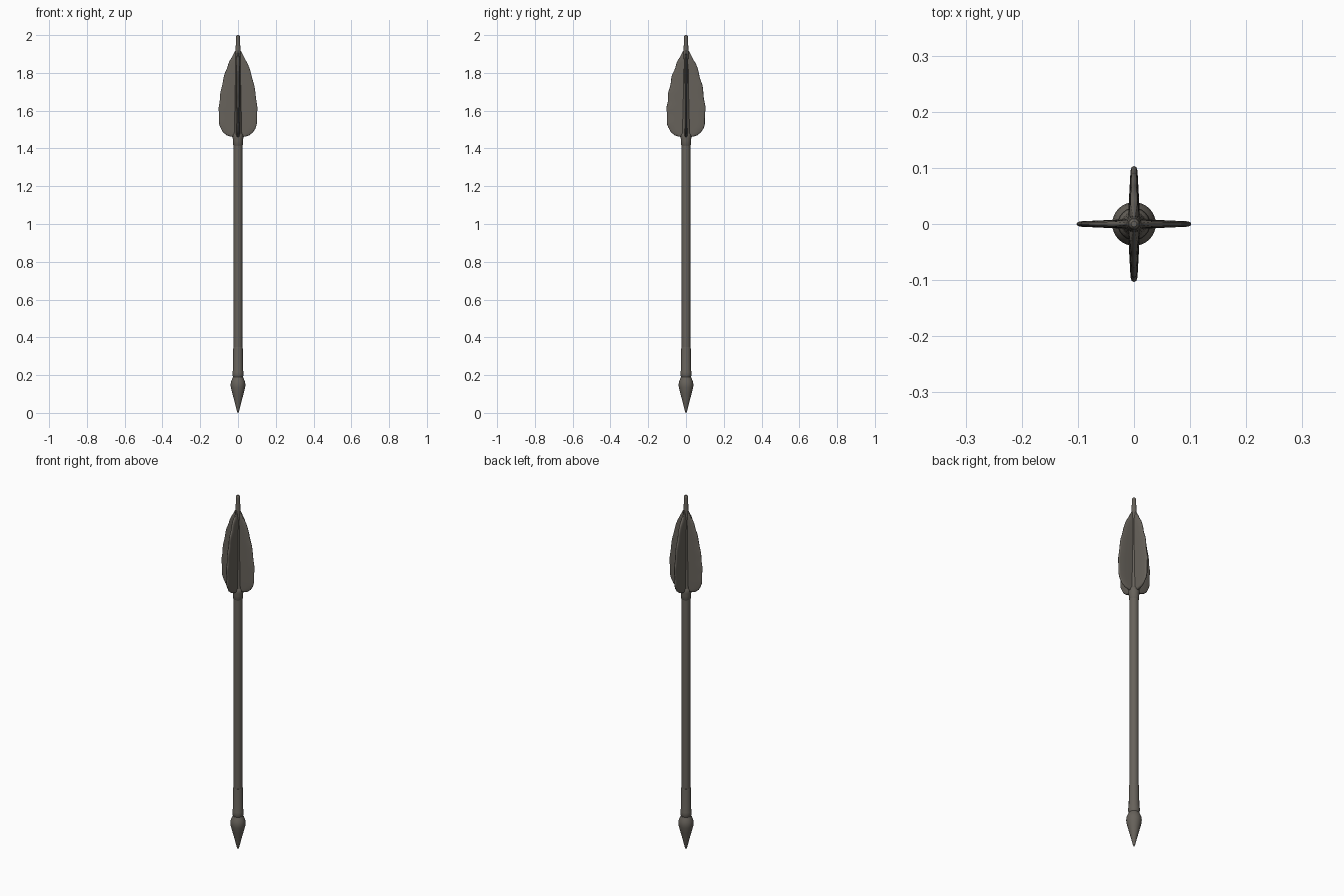
import bpy, bmesh, math

if "Cube" in bpy.data.objects:
    bpy.data.objects.remove(bpy.data.objects["Cube"])

mat = bpy.data.materials.new("dark weathered grey")
mat.diffuse_color = (0.135, 0.122, 0.104, 1)
mat.use_nodes = True
mat.node_tree.nodes["Principled BSDF"].inputs["Base Color"].default_value = mat.diffuse_color


def loft(name, rings, angle=40):
    """Skin a stack of equal-length point rings and cap both ends."""
    bm = bmesh.new()
    rows = [[bm.verts.new(p) for p in ring] for ring in rings]
    n = len(rows[0])
    for a, b in zip(rows, rows[1:]):
        for i in range(n):
            j = (i + 1) % n
            bm.faces.new((a[i], a[j], b[j], b[i]))
    bm.faces.new(rows[0][::-1])
    bm.faces.new(rows[-1])
    bmesh.ops.recalc_face_normals(bm, faces=bm.faces)
    me = bpy.data.meshes.new(name)
    bm.to_mesh(me)
    bm.free()
    me.materials.append(mat)
    ob = bpy.data.objects.new(name, me)
    bpy.context.collection.objects.link(ob)
    bpy.ops.object.select_all(action='DESELECT')
    ob.select_set(True)
    bpy.context.view_layer.objects.active = ob
    bpy.ops.object.shade_smooth_by_angle(angle=math.radians(angle))
    return ob


def turned(name, profile, sides=24):
    """Lathe a (z, radius) profile about the z axis."""
    step = 2 * math.pi / sides
    return loft(name, [[(r * math.cos(i * step), r * math.sin(i * step), z)
                        for i in range(sides)] for z, r in profile])


def interp(table, z):
    for (z0, v0), (z1, v1) in zip(table, table[1:]):
        if z <= z1:
            return v0 + (v1 - v0) * (z - z0) / (z1 - z0)
    return table[-1][1]


# pointed head with rounded shoulder and neck
turned("arrow_head", [(0.0, 0.002), (0.01, 0.006), (0.05, 0.016), (0.10, 0.029),
                      (0.135, 0.038), (0.15, 0.039), (0.165, 0.037),
                      (0.18, 0.031), (0.19, 0.026), (0.20, 0.024)])

# socket with collar bead
turned("head_socket", [(0.185, 0.024), (0.192, 0.027), (0.203, 0.029), (0.217, 0.029),
                       (0.228, 0.0265), (0.34, 0.0255), (0.348, 0.024)])

# long shaft, narrowing between the feathers
turned("shaft", [(0.18, 0.023), (0.9, 0.0235), (1.43, 0.0235), (1.50, 0.021),
                 (1.70, 0.017), (1.88, 0.015), (1.92, 0.013)])

# binding below the feathers
turned("feather_binding", [(1.415, 0.023), (1.42, 0.026), (1.44, 0.026),
                           (1.455, 0.028), (1.47, 0.028), (1.48, 0.022)])

# slim nock at the top
turned("nock", [(1.88, 0.015), (1.92, 0.0135), (1.95, 0.0115), (1.985, 0.0105),
                (1.996, 0.009), (2.0, 0.005)])

# half-width of the feathers by height
outline = [(1.46, 0.02), (1.463, 0.040), (1.47, 0.060), (1.485, 0.079), (1.505, 0.091),
           (1.53, 0.099), (1.56, 0.102), (1.62, 0.101), (1.68, 0.095), (1.74, 0.084),
           (1.80, 0.069), (1.85, 0.050), (1.89, 0.029), (1.92, 0.013), (1.935, 0.008)]


def feather_pair(name, along_y, half_thick, ripple):
    """One blade through the shaft, giving two opposite feathers."""
    heights = [1.46, 1.463, 1.47, 1.4775] + [1.485 + 0.45 * i / 50 for i in range(51)]
    rings = []
    for k, z in enumerate(heights):
        w = interp(outline, z)
        t = half_thick * min(1, w / 0.04)
        # slightly ragged edges, different on each side
        fade = ripple if 1.5 < z < 1.88 else 0
        wl = w + fade * math.sin(z * 75)
        wr = w + fade * math.sin(z * 58 + 2)
        # flat section: thick at the shaft, rounded at the edges
        half = [(1.0, 0.0), (0.98, 0.45), (0.92, 0.65), (0.6, 0.85), (0.25, 1.05)]
        pts = [(u * wr, v * t) for u, v in half]
        pts += [(-u * wl, v * t) for u, v in half[::-1]]
        pts += [(-u * wl, -v * t) for u, v in half[1:]]
        pts += [(u * wr, -v * t) for u, v in half[:0:-1]]
        rings.append([(-b, a, z) if along_y else (a, b, z) for a, b in pts])
    return loft(name, rings, 50)


feather_pair("side_feathers", False, 0.0075, 0.0012)
feather_pair("front_back_feathers", True, 0.0095, 0.0022)
